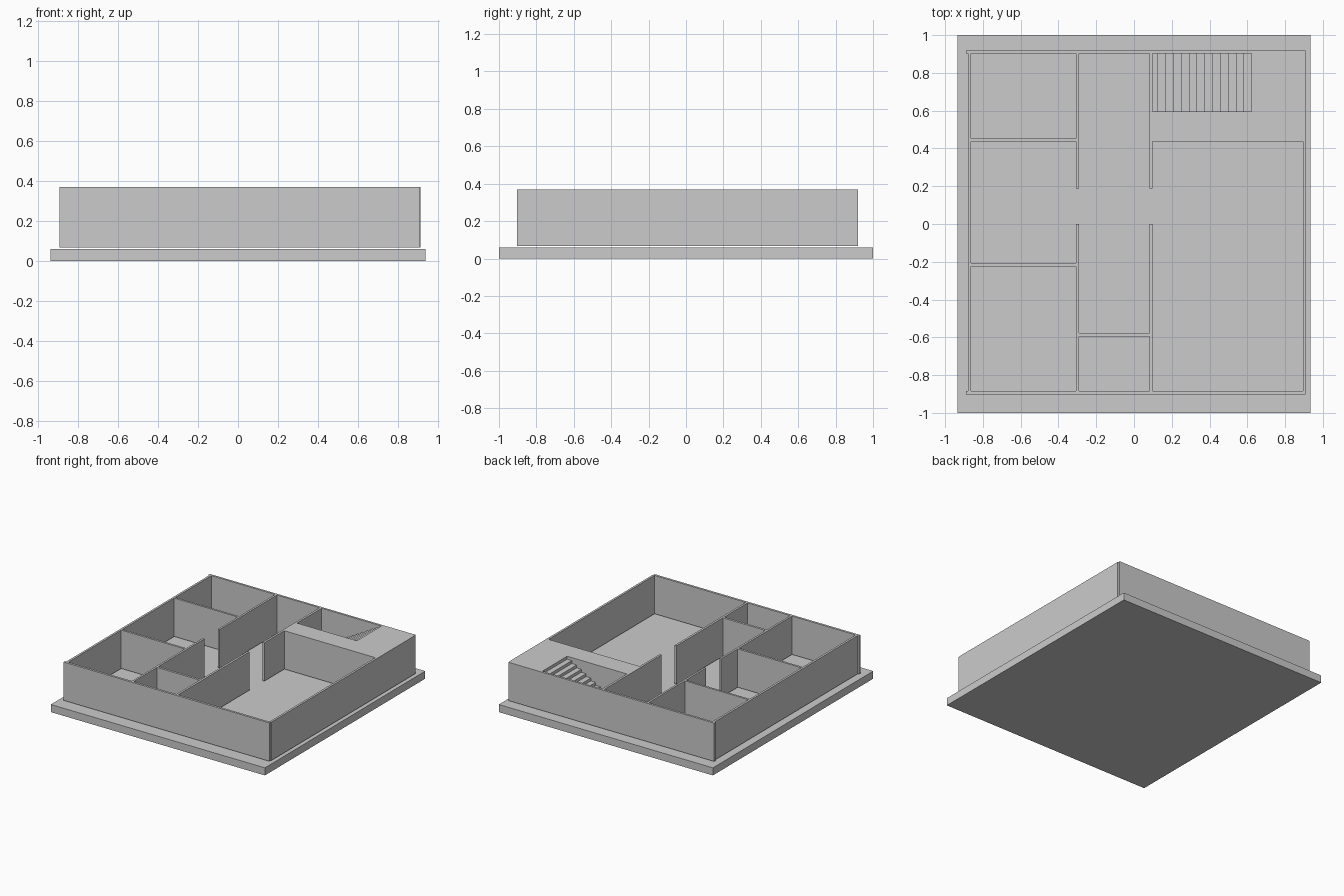
import bpy, bmesh

if "Cube" in bpy.data.objects:
    bpy.data.objects.remove(bpy.data.objects["Cube"])

SLAB_TOP, WALL_LOW, WALL_TOP = 0.06, 0.067, 0.37


def make(name, bm):
    bmesh.ops.recalc_face_normals(bm, faces=bm.faces)
    mesh = bpy.data.meshes.new(name)
    bm.to_mesh(mesh)
    bm.free()
    obj = bpy.data.objects.new(name, mesh)
    bpy.context.collection.objects.link(obj)
    return obj


def box(name, x0, x1, y0, y1, z0=WALL_LOW, z1=WALL_TOP):
    bm = bmesh.new()
    bmesh.ops.create_cube(bm, size=1)
    for v in bm.verts:
        v.co = (x1 if v.co.x > 0 else x0,
                y1 if v.co.y > 0 else y0,
                z1 if v.co.z > 0 else z0)
    return make(name, bm)


# Foundation
box("foundation_slab", -0.935, 0.935, -1, 1, 0, SLAB_TOP)

# Outer walls
box("front_wall", -0.89, 0.907, -0.903, -0.885)
box("back_wall", -0.89, 0.907, 0.902, 0.919)
box("left_wall", -0.88, -0.863, -0.885, 0.902)
box("right_wall", 0.894, 0.911, -0.885, 0.902)

# Corridor walls, each with a central opening
for side, x0, x1 in (("left", -0.307, -0.291), ("right", 0.082, 0.099)):
    box(side + "_corridor_wall_back", x0, x1, 0.187, 0.902)
    box(side + "_corridor_wall_front", x0, x1, -0.885, 0.0)

# Room dividers
box("back_left_divider", -0.863, -0.307, 0.437, 0.453)
box("front_left_divider", -0.863, -0.307, -0.224, -0.207)
box("corridor_divider", -0.291, 0.082, -0.595, -0.577)

# Raised block around the stairwell
box("stair_side_block", 0.099, 0.894, 0.437, 0.595)
box("stair_landing", 0.622, 0.894, 0.595, 0.902)

# Staircase: stepped profile extruded along y
steps, sx0, sx1 = 12, 0.124, 0.622
run, rise = (sx1 - sx0) / steps, (WALL_TOP - WALL_LOW) / (steps + 1)
profile = [(sx0, WALL_LOW)]
for i in range(steps):
    z = WALL_LOW + rise * (i + 1)
    profile += [(sx0 + run * i, z), (sx0 + run * (i + 1), z)]
profile.append((sx1, WALL_LOW))
bm = bmesh.new()
face = bm.faces.new([bm.verts.new((x, 0.595, z)) for x, z in profile])
ext = bmesh.ops.extrude_face_region(bm, geom=[face])
for v in ext["geom"]:
    if isinstance(v, bmesh.types.BMVert):
        v.co.y = 0.902
make("staircase", bm)
